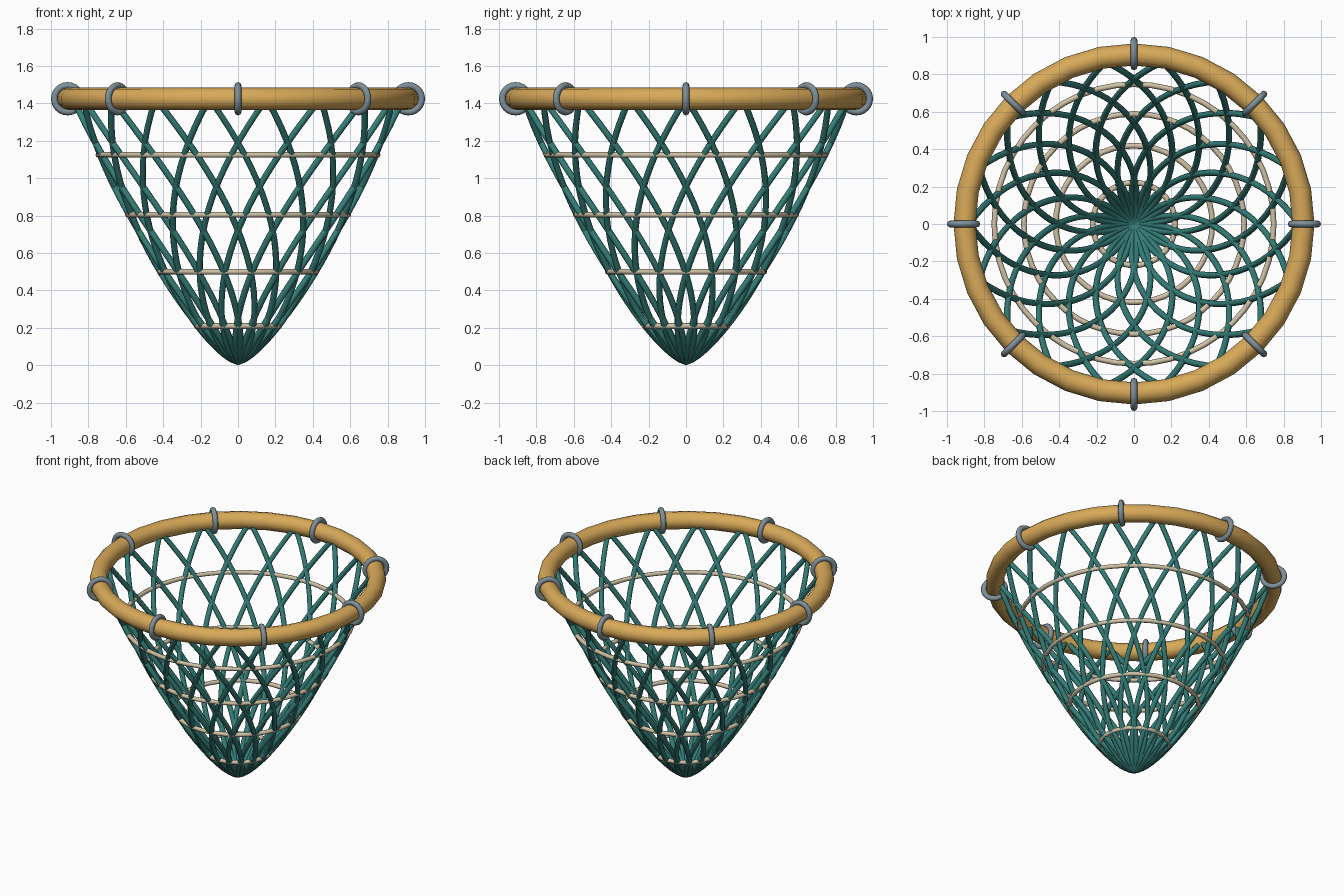
import bpy
from math import pi, cos, sin, radians

cube = bpy.data.objects.get("Cube")
if cube:
    bpy.data.objects.remove(cube, do_unlink=True)

RIM_Z = 1.425        # height of the rim centre line
RIM_R = 0.906        # radius of the rim centre line
NET_R = 0.88         # net radius where it meets the rim
TIP_Z = 0.018        # centre of the cords at the closed tip
STRANDS = 18         # cords in each spiral direction
TWIST = radians(60)  # turn of each cord from tip to rim


def material(name, rgb):
    mat = bpy.data.materials.new(name)
    mat.use_nodes = True
    color = (*rgb, 1)
    mat.diffuse_color = color
    mat.node_tree.nodes["Principled BSDF"].inputs["Base Color"].default_value = color
    return mat


wood = material("golden_wood", (0.69, 0.40, 0.10))
teal = material("teal_cord", (0.035, 0.21, 0.19))
beige = material("beige_cord", (0.64, 0.55, 0.39))
steel = material("grey_steel", (0.21, 0.28, 0.32))


def torus(name, mat, major, minor, segments, sides, location, rotation=(0, 0, 0)):
    bpy.ops.mesh.primitive_torus_add(
        major_radius=major, minor_radius=minor, major_segments=segments,
        minor_segments=sides, location=location, rotation=rotation)
    obj = bpy.context.object
    obj.name = name
    obj.data.materials.append(mat)
    bpy.ops.object.shade_smooth_by_angle(angle=radians(50))
    return obj


def net_radius(t):
    """Radius of the net at height fraction t."""
    return NET_R * t ** 0.7


def net_height(t):
    return TIP_Z + (RIM_Z - TIP_Z) * t


def spiral_cords(name, direction):
    """All cords that turn one way, from the tip up to the rim."""
    curve = bpy.data.curves.new(name, "CURVE")
    curve.dimensions = "3D"
    curve.bevel_depth = 0.017
    curve.bevel_resolution = 2
    curve.use_fill_caps = True
    steps = 26
    for k in range(STRANDS):
        spline = curve.splines.new("POLY")
        spline.points.add(steps)
        for i, point in enumerate(spline.points):
            t = (i / steps) ** 1.4
            angle = 2 * pi * k / STRANDS + direction * TWIST * t
            r = net_radius(t)
            point.co = (r * cos(angle), r * sin(angle), net_height(t), 1)
        spline.use_smooth = True
    curve.materials.append(teal)
    obj = bpy.data.objects.new(name, curve)
    bpy.context.collection.objects.link(obj)
    bpy.ops.object.select_all(action="DESELECT")
    obj.select_set(True)
    bpy.context.view_layer.objects.active = obj
    bpy.ops.object.convert(target="MESH")


# Rim
torus("rim", wood, RIM_R, 0.059, 32, 12, (0, 0, RIM_Z))

# Net cords crossing in both directions
spiral_cords("net_cords_left", 1)
spiral_cords("net_cords_right", -1)

# Horizontal hoops tying the net
for n, z in enumerate((0.21, 0.5, 0.805, 1.125)):
    t = (z - TIP_Z) / (RIM_Z - TIP_Z)
    torus(f"net_hoop_{n + 1}", beige, net_radius(t) + 0.003, 0.015, 48, 8, (0, 0, z))

# Metal rings around the rim
for k in range(8):
    a = k * pi / 4
    torus(f"rim_ring_{k + 1}", steel, 0.071, 0.018, 24, 8,
          (0.911 * cos(a), 0.911 * sin(a), RIM_Z), (pi / 2, 0, a))
